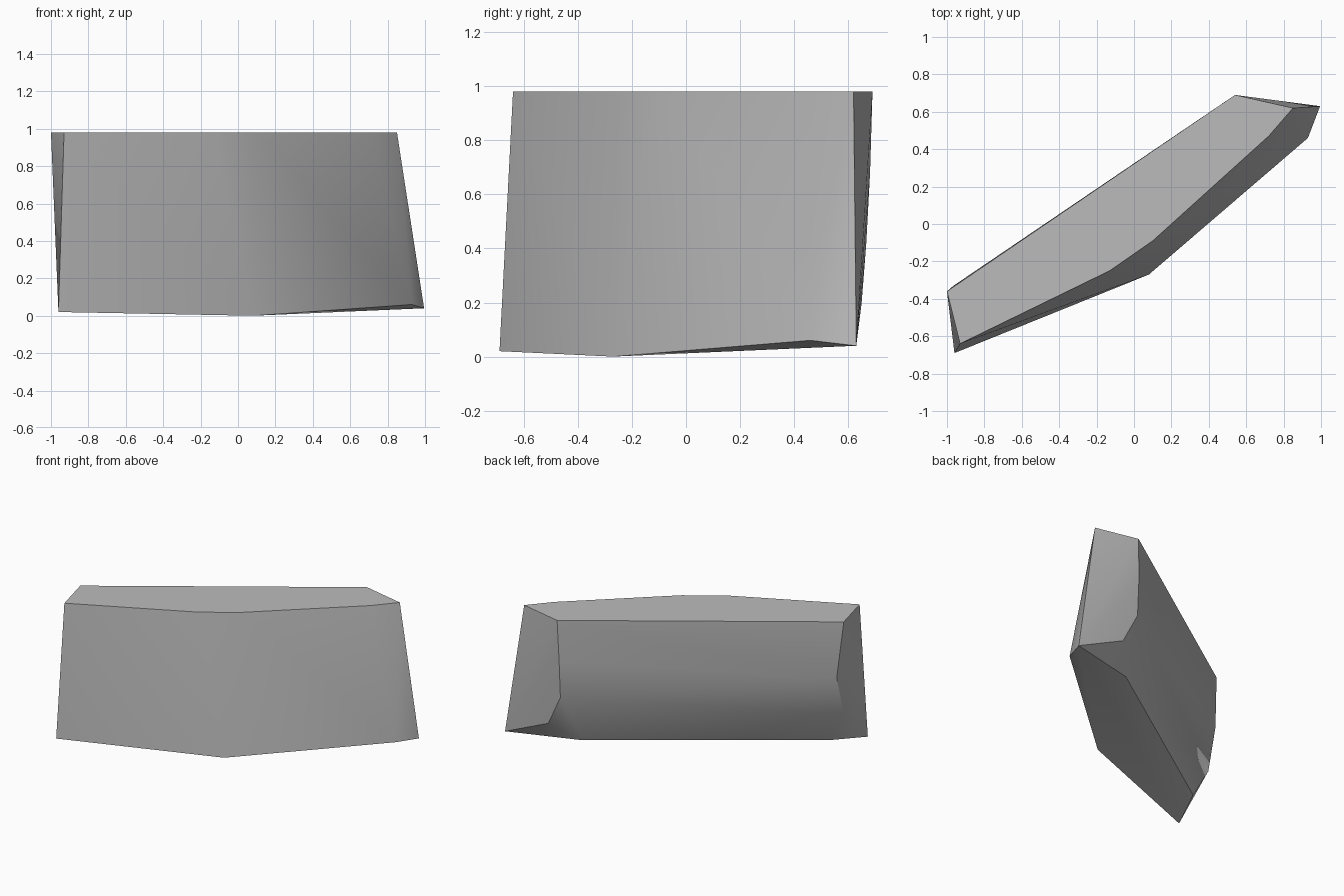
import bpy, bmesh, math

cube = bpy.data.objects.get("Cube")
if cube:
    bpy.data.objects.remove(cube, do_unlink=True)

# One matte stone colour
stone = bpy.data.materials.new("grey stone")
stone.use_nodes = True
grey = (0.5, 0.5, 0.5, 1.0)
stone.diffuse_color = grey
stone.node_tree.nodes["Principled BSDF"].inputs["Base Color"].default_value = grey

# Flat top outline
TOP = 0.98
top = [(-1, -0.36), (0.54, 0.69), (0.85, 0.62), (0.72, 0.47),
       (0.10, -0.09), (-0.13, -0.25), (-0.93, -0.64)]
# Uneven underside
base = [(-0.96, -0.69, 0.02), (0.08, -0.27, 0.0), (0.93, 0.46, 0.06),
        (0.995, 0.63, 0.04), (0.48, 0.49, 0.06), (-0.85, -0.417, 0.07)]
# Bulging ends of the back face
back_left_end = [(0.53, 0.681, 0.68), (0.53, 0.667, 0.42), (0.638, 0.65, 0.20)]
back_right_end = [(-0.965, -0.33, 0.58), (-0.969, -0.406, 0.289)]

# Chiselled block wrapped around the outlines
bm = bmesh.new()
for p in [(x, y, TOP) for x, y in top] + base + back_left_end + back_right_end:
    bm.verts.new(p)
hull = bmesh.ops.convex_hull(bm, input=bm.verts)
loose = [v for v in bm.verts if not v.link_faces]
bmesh.ops.delete(bm, geom=loose, context='VERTS')
# Merge the flat top into one face
bmesh.ops.dissolve_limit(bm, angle_limit=math.radians(0.5),
                         verts=bm.verts, edges=bm.edges)
bmesh.ops.recalc_face_normals(bm, faces=bm.faces)

mesh = bpy.data.meshes.new("stone_block")
bm.to_mesh(mesh)
bm.free()
mesh.materials.append(stone)
block = bpy.data.objects.new("stone_block", mesh)
bpy.context.collection.objects.link(block)

# Soft broad faces, crisp corners
bpy.ops.object.select_all(action='DESELECT')
block.select_set(True)
bpy.context.view_layer.objects.active = block
bpy.ops.object.shade_smooth_by_angle(angle=math.radians(35))
